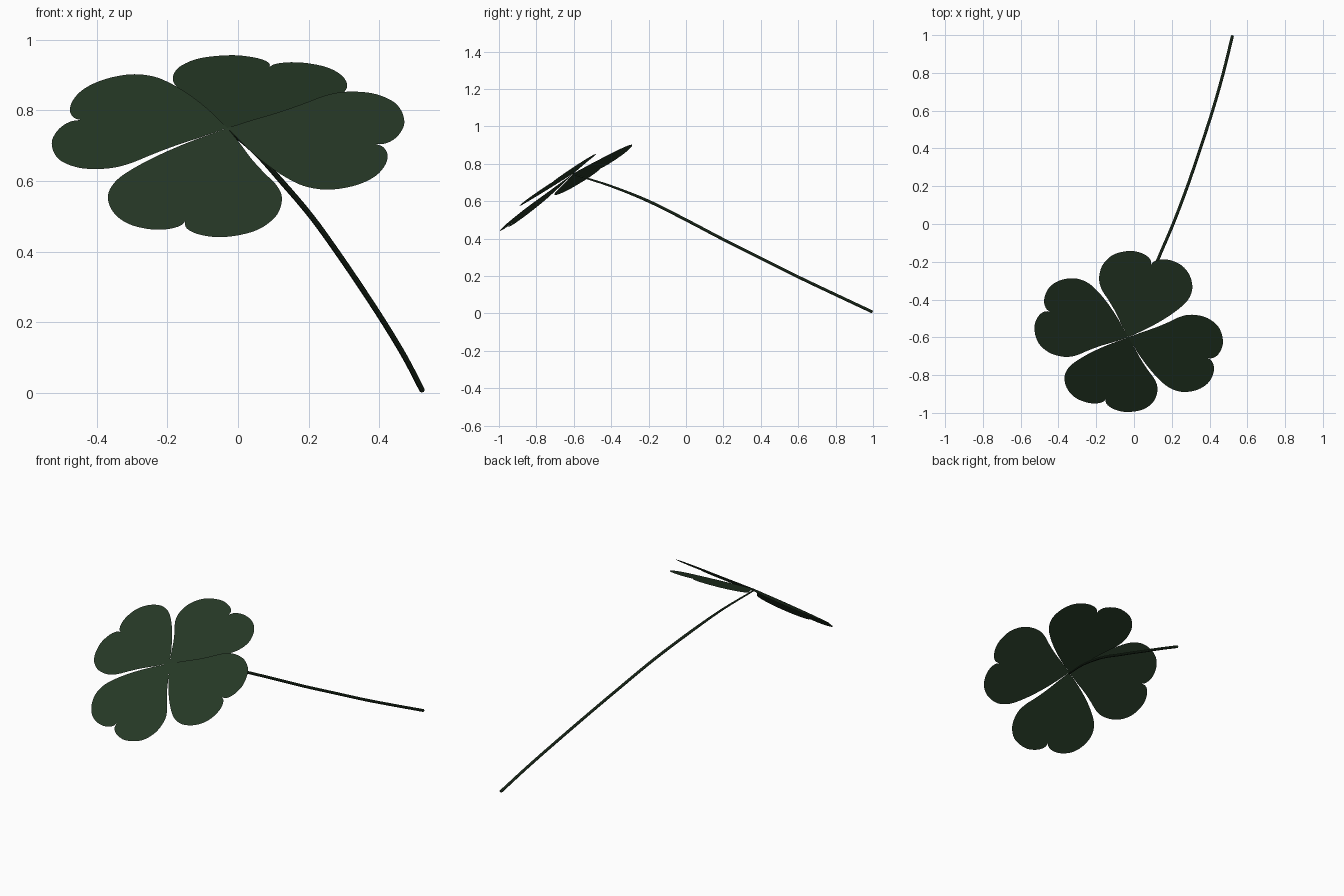
import bpy
import bmesh
from math import cos, sin, radians
from mathutils import Vector

if "Cube" in bpy.data.objects:
    bpy.data.objects.remove(bpy.data.objects["Cube"], do_unlink=True)


def make_material(name, color):
    mat = bpy.data.materials.new(name)
    mat.use_nodes = True
    mat.diffuse_color = color
    shader = next(n for n in mat.node_tree.nodes if n.type == 'BSDF_PRINCIPLED')
    shader.inputs["Base Color"].default_value = color
    shader.inputs["Roughness"].default_value = 0.8
    return mat


def smooth_path(points, steps):
    """Catmull-Rom curve through the points, sharp at both ends."""
    pts = [Vector(p) for p in points]
    pts = [2 * pts[0] - pts[1]] + pts + [2 * pts[-1] - pts[-2]]
    result = []
    for a, b, c, d in zip(pts, pts[1:], pts[2:], pts[3:]):
        for i in range(steps):
            t = i / steps
            result.append(0.5 * (2 * b + (c - a) * t
                                 + (2 * a - 5 * b + 4 * c - d) * t ** 2
                                 + (3 * b - a - 3 * c + d) * t ** 3))
    return result + [pts[-2]]


green = make_material("clover green", (0.019, 0.040, 0.019, 1.0))
hub = Vector((-0.03, -0.6, 0.75))

# Heart outline: (distance along the midrib, distance sideways)
right_lobe = [(0, 0), (.084, -.088), (.158, -.155), (.23, -.208), (.293, -.241),
              (.355, -.248), (.408, -.23), (.452, -.196), (.482, -.149),
              (.492, -.093), (.485, -.045), (.466, -.012), (.445, .001), (.417, 0)]
left_lobe = [(.417, 0), (.46, .01), (.483, .043), (.49, .089), (.484, .132),
             (.459, .184), (.423, .223), (.366, .248), (.31, .249), (.261, .235),
             (.22, .206), (.178, .161), (.123, .107), (.059, .053), (0, 0)]
outline = smooth_path(right_lobe, 4)[:-1] + smooth_path(left_lobe, 4)[:-1]


def make_leaf(name, heading, slope_x, slope_y):
    """Flat heart on the plane with the given slopes, pointing along heading."""
    normal = Vector((-slope_x, -slope_y, 1)).normalized()
    dx, dy = cos(radians(heading)), sin(radians(heading))
    along = Vector((dx, dy, slope_x * dx + slope_y * dy)).normalized()
    side = normal.cross(along)
    bm = bmesh.new()
    bm.faces.new([bm.verts.new(hub + along * p.x + side * p.y) for p in outline])
    bmesh.ops.triangulate(bm, faces=bm.faces[:])
    mesh = bpy.data.meshes.new(name)
    bm.to_mesh(mesh)
    bm.free()
    mesh.materials.append(green)
    bpy.context.collection.objects.link(bpy.data.objects.new(name, mesh))


make_leaf("back_leaf", 72.3, 0.0, 0.45)
make_leaf("left_leaf", -15, 0.066, 0.67)
make_leaf("right_leaf", 161.5, 0.15, 0.62)
make_leaf("front_leaf", 249.5, 0.08, 0.78)

# Stem: a thin round tube curving down and back from the hub
stem_path = [hub - Vector((0, 0, 0.006)), (.048, -.4, .68), (.122, -.2, .6), (.207, 0, .5),
             (.283, .2, .395), (.351, .4, .295), (.416, .6, .195),
             (.473, .8, .1), (.521, .996, .008)]
curve = bpy.data.curves.new("stem", 'CURVE')
curve.dimensions = '3D'
curve.bevel_depth = 0.008
curve.bevel_resolution = 2
curve.use_fill_caps = True
spline = curve.splines.new('POLY')
points = smooth_path(stem_path, 4)
spline.points.add(len(points) - 1)
for i, (point, co) in enumerate(zip(spline.points, points)):
    point.co = (*co, 1)
    point.radius = min(1, 0.5 + i / 16)
curve.materials.append(green)
stem = bpy.data.objects.new("stem", curve)
bpy.context.collection.objects.link(stem)

# Turn the stem into a smooth mesh
bpy.ops.object.select_all(action='DESELECT')
stem.select_set(True)
bpy.context.view_layer.objects.active = stem
bpy.ops.object.convert(target='MESH')
bpy.ops.object.shade_smooth_by_angle()
